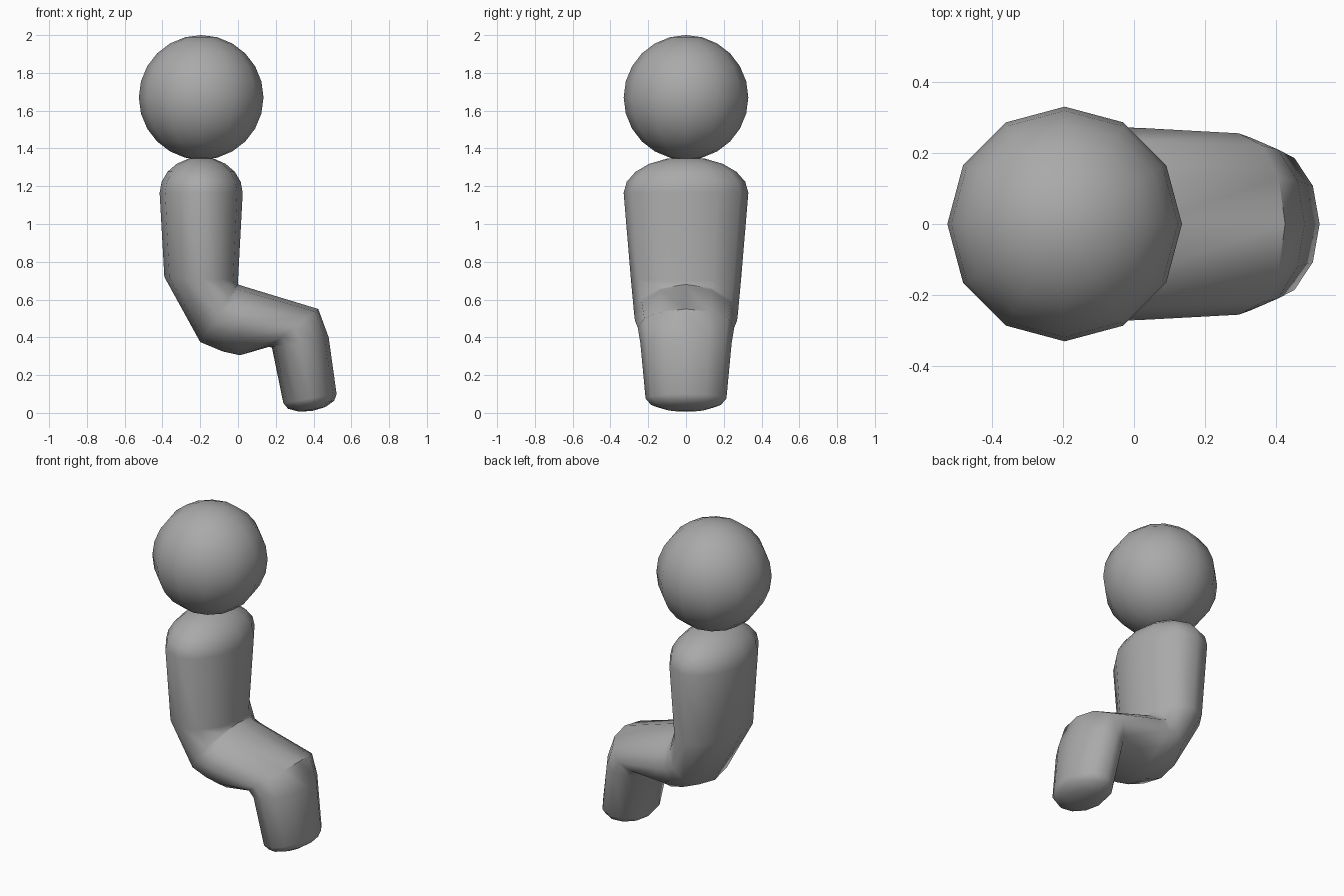
import bpy, bmesh, math
from mathutils import Vector

if "Cube" in bpy.data.objects:
    bpy.data.objects.remove(bpy.data.objects["Cube"], do_unlink=True)

SIDES = 12

grey = bpy.data.materials.new("plain_grey")
grey.use_nodes = True
grey.diffuse_color = (0.4, 0.4, 0.4, 1)
grey.node_tree.nodes["Principled BSDF"].inputs["Base Color"].default_value = (0.4, 0.4, 0.4, 1)


def finish(name, bm, angle):
    bmesh.ops.recalc_face_normals(bm, faces=bm.faces)
    mesh = bpy.data.meshes.new(name)
    bm.to_mesh(mesh)
    bm.free()
    mesh.materials.append(grey)
    obj = bpy.data.objects.new(name, mesh)
    bpy.context.collection.objects.link(obj)
    bpy.ops.object.select_all(action='DESELECT')
    obj.select_set(True)
    bpy.context.view_layer.objects.active = obj
    bpy.ops.object.shade_smooth_by_angle(angle=math.radians(angle))
    return obj


def add_ring(bm, centre, arm, depth):
    """Oval ring: arm lies in the xz plane, depth runs along y."""
    ring = []
    for i in range(SIDES):
        a = math.tau * i / SIDES
        ring.append(bm.verts.new(centre + arm * math.cos(a) + Vector((0, depth * math.sin(a), 0))))
    return ring


def dome(centre, arm, depth, rise, steps):
    """Rings of a rounded cap from its rim towards its pole, and the pole."""
    rings = []
    for k in range(1, steps):
        a = math.pi / 2 * k / steps
        rings.append((centre + rise * math.sin(a), arm * math.cos(a), depth * math.cos(a)))
    return rings, centre + rise


# Head
bm = bmesh.new()
bmesh.ops.create_uvsphere(bm, u_segments=SIDES, v_segments=12, radius=0.33)
bmesh.ops.translate(bm, verts=bm.verts, vec=(-0.195, 0, 1.67))
finish("head", bm, 60)

# Seated body sections: back/under point, front/upper point (x, z), half depth
sections = [
    ((-0.415, 1.165), (0.025, 1.165), 0.33),   # shoulders
    ((-0.39, 0.72), (0.0, 0.70), 0.292),       # waist
    ((-0.20, 0.375), (0.0, 0.68), 0.275),      # hip
    ((-0.08, 0.325), (0.005, 0.678), 0.272),   # seat
    ((0.01, 0.305), (0.03, 0.67), 0.27),       # thigh
    ((0.165, 0.35), (0.425, 0.55), 0.255),     # knee
    ((0.18, 0.345), (0.48, 0.40), 0.242),      # below knee
    ((0.24, 0.052), (0.522, 0.10), 0.214),     # ankle
]
rings = []
for back, front, depth in sections:
    b, f = Vector((back[0], 0, back[1])), Vector((front[0], 0, front[1]))
    rings.append(((b + f) / 2, (f - b) / 2, depth))

# Rounded shoulder cap and shallow foot cap
top, top_pole = dome(*rings[0], Vector((0, 0, 0.19)), 5)
foot, foot_pole = dome(*rings[-1], Vector((0.012, 0, -0.066)), 3)
rings = top[::-1] + rings + foot

bm = bmesh.new()
loops = [add_ring(bm, *r) for r in rings]
for low, high in zip(loops, loops[1:]):
    for i in range(SIDES):
        j = (i + 1) % SIDES
        bm.faces.new((low[i], low[j], high[j], high[i]))
for loop, pole in ((loops[0], top_pole), (loops[-1], foot_pole)):
    tip = bm.verts.new(pole)
    for i in range(SIDES):
        bm.faces.new((loop[i], loop[(i + 1) % SIDES], tip))
finish("seated_body", bm, 50)
